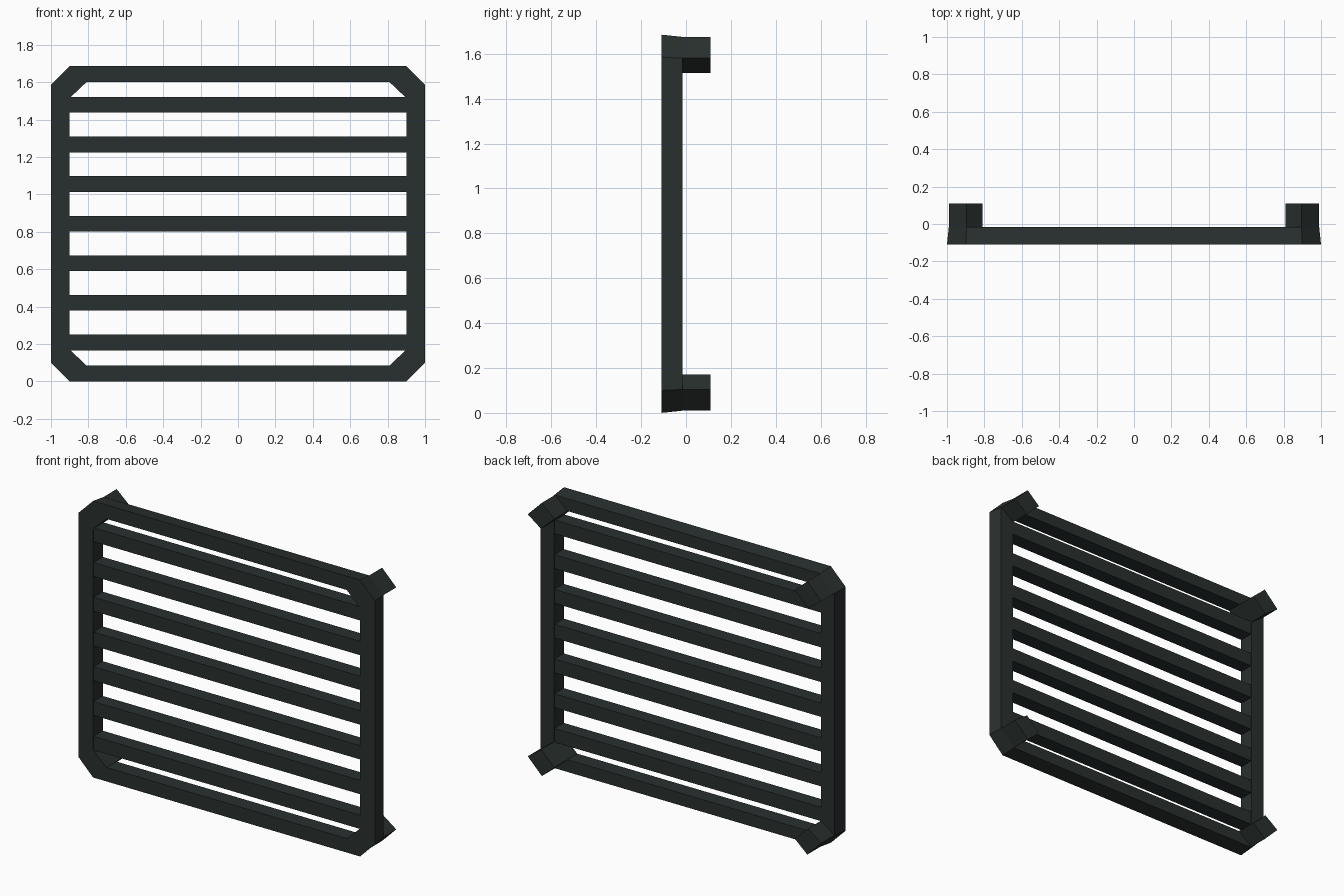
import bpy, bmesh

if "Cube" in bpy.data.objects:
    bpy.data.objects.remove(bpy.data.objects["Cube"])

paint = bpy.data.materials.new("dark_paint")
paint.diffuse_color = (0.022, 0.03, 0.028, 1)
paint.use_nodes = True
paint.node_tree.nodes["Principled BSDF"].inputs["Base Color"].default_value = paint.diffuse_color

H = 1.685          # total height
FRONT, BACK = -0.11, -0.015


def finish(bm, name):
    bmesh.ops.recalc_face_normals(bm, faces=bm.faces)
    mesh = bpy.data.meshes.new(name)
    bm.to_mesh(mesh)
    bm.free()
    mesh.materials.append(paint)
    ob = bpy.data.objects.new(name, mesh)
    bpy.context.collection.objects.link(ob)
    return ob


def octagon(x, z0, z1, cx, cz):
    """Rectangle outline with cut corners, counter-clockwise from bottom left."""
    return [(-cx, z0), (cx, z0), (x, z0 + cz), (x, z1 - cz),
            (cx, z1), (-cx, z1), (-x, z1 - cz), (-x, z0 + cz)]


def prism(name, front, back, y0, y1):
    """Solid between a front outline and a back outline."""
    bm = bmesh.new()
    a = [bm.verts.new((x, y0, z)) for x, z in front]
    b = [bm.verts.new((x, y1, z)) for x, z in back]
    bm.faces.new(a)
    bm.faces.new(b[::-1])
    for i in range(len(a)):
        j = (i + 1) % len(a)
        bm.faces.new((a[i], b[i], b[j], a[j]))
    return finish(bm, name)


# Outer frame: a ring with cut corners, slightly tapered to the back
bm = bmesh.new()
loops = [
    (octagon(1.0, 0.0, H, 0.9, 0.1), FRONT),
    (octagon(0.99, 0.01, H - 0.01, 0.895, 0.095), BACK),
    (octagon(0.9, 0.085, H - 0.085, 0.81, 0.085), BACK),
    (octagon(0.9, 0.085, H - 0.085, 0.81, 0.085), FRONT),
]
rings = [[bm.verts.new((x, y, z)) for x, z in pts] for pts, y in loops]
for k in range(4):
    p, q = rings[k], rings[(k + 1) % 4]
    for i in range(8):
        j = (i + 1) % 8
        bm.faces.new((p[i], p[j], q[j], q[i]))
finish(bm, "frame")

# Corner blocks standing out behind the frame
diamond = [(0.99, 0.105), (0.895, 0.01), (0.81, 0.085), (0.9, 0.17)]
for sx, side in ((-1, "left"), (1, "right")):
    for top, level in ((False, "bottom"), (True, "top")):
        pts = [(sx * x, H - z if top else z) for x, z in diamond]
        prism(f"corner_block_{level}_{side}", pts, pts, BACK - 0.01, 0.11)

# Horizontal slats
for i in range(7):
    z = 0.208 + i * 0.2118
    pts = [(-0.905, z - 0.042), (0.905, z - 0.042),
           (0.905, z + 0.042), (-0.905, z + 0.042)]
    prism(f"slat_{i + 1}", pts, pts, FRONT + 0.003, BACK - 0.003)
